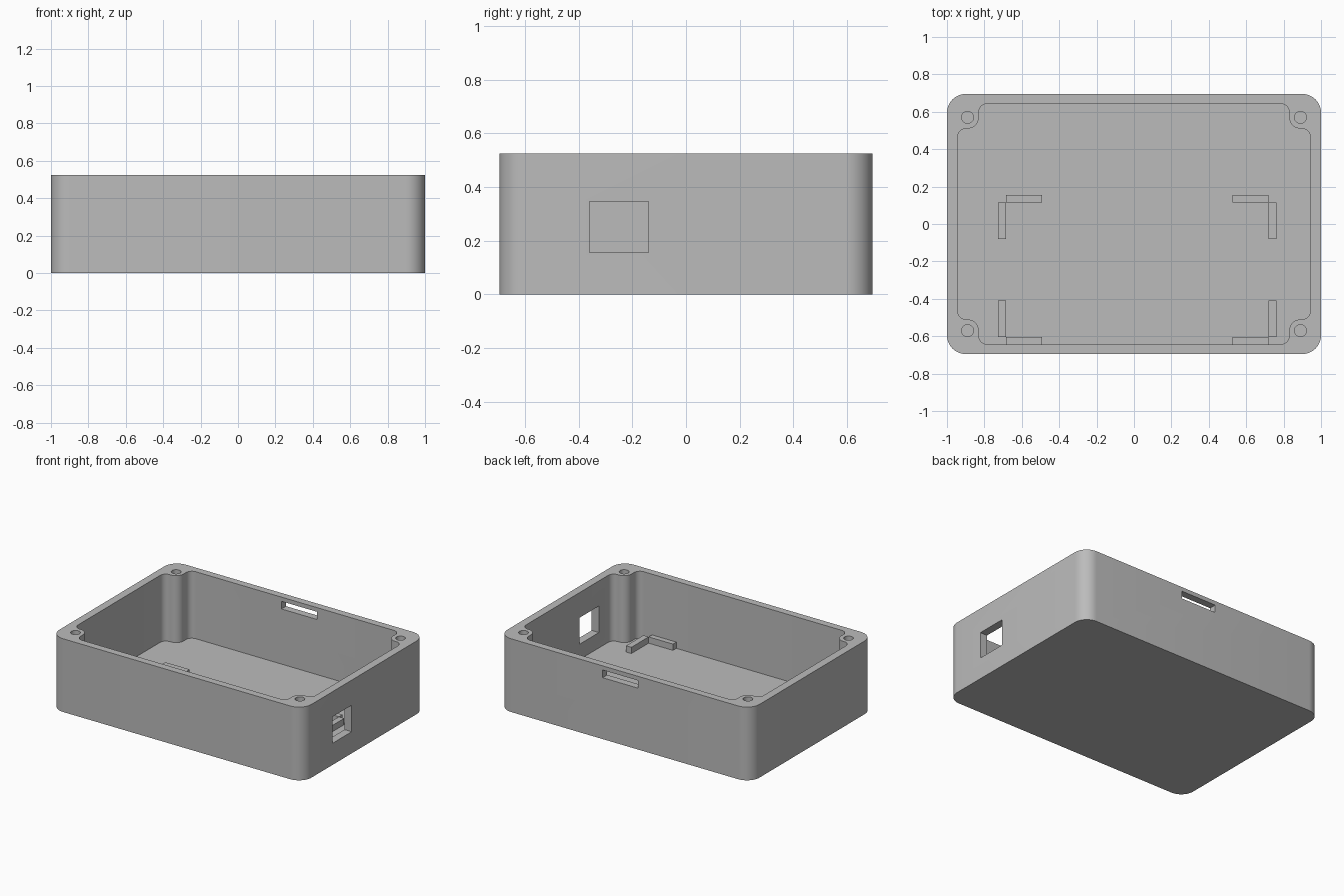
import bpy
import bmesh
from math import cos, sin, pi, radians

if "Cube" in bpy.data.objects:
    bpy.data.objects.remove(bpy.data.objects["Cube"])

HX, HY, HEIGHT = 1.0, 0.695, 0.525    # outer half sizes and height
CX, CY, FLOOR = 0.943, 0.643, 0.045   # cavity half sizes and floor level
PX, PY, POST_R = 0.89, 0.57, 0.06     # screw post centre and radius

grey = bpy.data.materials.new("light grey plastic")
grey.use_nodes = True
colour = (0.5, 0.5, 0.5, 1)
grey.diffuse_color = colour
grey.node_tree.nodes["Principled BSDF"].inputs["Base Color"].default_value = colour


def arc(cx, cy, r, start, end, steps=10):
    """Points on an arc, angles in degrees."""
    angles = [radians(start + (end - start) * i / steps) for i in range(steps + 1)]
    return [(cx + r * cos(a), cy + r * sin(a)) for a in angles]


def four_corners(corner):
    """Mirror the points of the +x +y corner into a closed outline."""
    outline = []
    for sx, sy in ((1, 1), (-1, 1), (-1, -1), (1, -1)):
        points = [(sx * x, sy * y) for x, y in corner]
        outline += points if sx * sy > 0 else points[::-1]
    return outline


def prism(name, outline, z0, z1):
    """Extrude an outline from z0 to z1."""
    bm = bmesh.new()
    base = bm.faces.new([bm.verts.new((x, y, z0)) for x, y in outline])
    top = bmesh.ops.extrude_face_region(bm, geom=[base])["geom"]
    verts = [v for v in top if isinstance(v, bmesh.types.BMVert)]
    bmesh.ops.translate(bm, verts=verts, vec=(0, 0, z1 - z0))
    bmesh.ops.recalc_face_normals(bm, faces=bm.faces)
    mesh = bpy.data.meshes.new(name)
    bm.to_mesh(mesh)
    bm.free()
    mesh.materials.append(grey)
    obj = bpy.data.objects.new(name, mesh)
    bpy.context.collection.objects.link(obj)
    return obj


def block(name, x0, x1, y0, y1, z0, z1):
    return prism(name, [(x0, y0), (x1, y0), (x1, y1), (x0, y1)], z0, z1)


def cut(target, cutter):
    """Subtract the cutter and remove it."""
    cutter.hide_render = True
    mod = target.modifiers.new("cut", "BOOLEAN")
    mod.operation, mod.solver, mod.object = "DIFFERENCE", "EXACT", cutter
    bpy.context.view_layer.objects.active = target
    bpy.ops.object.modifier_apply(modifier=mod.name)
    bpy.data.objects.remove(cutter)


# Outer shell with rounded upright corners
R = 0.1
case = prism("case_body", four_corners(arc(HX - R, HY - R, R, 0, 90)), 0, HEIGHT)

# Cavity that flows around a screw post in each corner
f = 0.045
corner = (arc(CX - f, PY - POST_R - f, f, 0, 90)
          + arc(PX, PY, POST_R, 270, 180)
          + arc(PX - POST_R - f, CY - f, f, 0, 90))
cut(case, prism("cavity_cutter", four_corners(corner), FLOOR, HEIGHT + 0.1))

# Screw holes
for sx in (-1, 1):
    for sy in (-1, 1):
        ring = arc(sx * PX, sy * PY, 0.032, 0, 360, 24)[:-1]
        cut(case, prism("screw_cutter", ring, 0.2, HEIGHT + 0.1))

# Square port in the left wall, thin slot in the back wall
cut(case, block("port_cutter", 0.9, 1.1, -0.36, -0.14, 0.155, 0.345))
cut(case, block("slot_cutter", -0.105, 0.175, 0.6, 0.8, 0.44, 0.495))

# Corner brackets that locate the board on the floor
Z0, Z1 = FLOOR - 0.01, FLOOR + 0.045
for side, sx, edge in (("right", -1, 0.685), ("left", 1, 0.72)):
    for end, sy, y in (("back", 1, 0.115), ("front", -1, -0.605)):
        name = f"{end}_{side}_bracket"
        xs = sorted((sx * edge, sx * (edge - 0.193)))
        block(name + "_long_arm", *xs, *sorted((y, y + sy * 0.04)), Z0, Z1)
        xs = sorted((sx * edge, sx * (edge + 0.042)))
        block(name + "_side_arm", *xs, *sorted((y, y - sy * 0.195)), Z0, Z1)

# Smooth the rounded walls, keep edges sharp
bpy.ops.object.select_all(action="DESELECT")
case.select_set(True)
bpy.context.view_layer.objects.active = case
bpy.ops.object.shade_smooth_by_angle(angle=radians(30))
